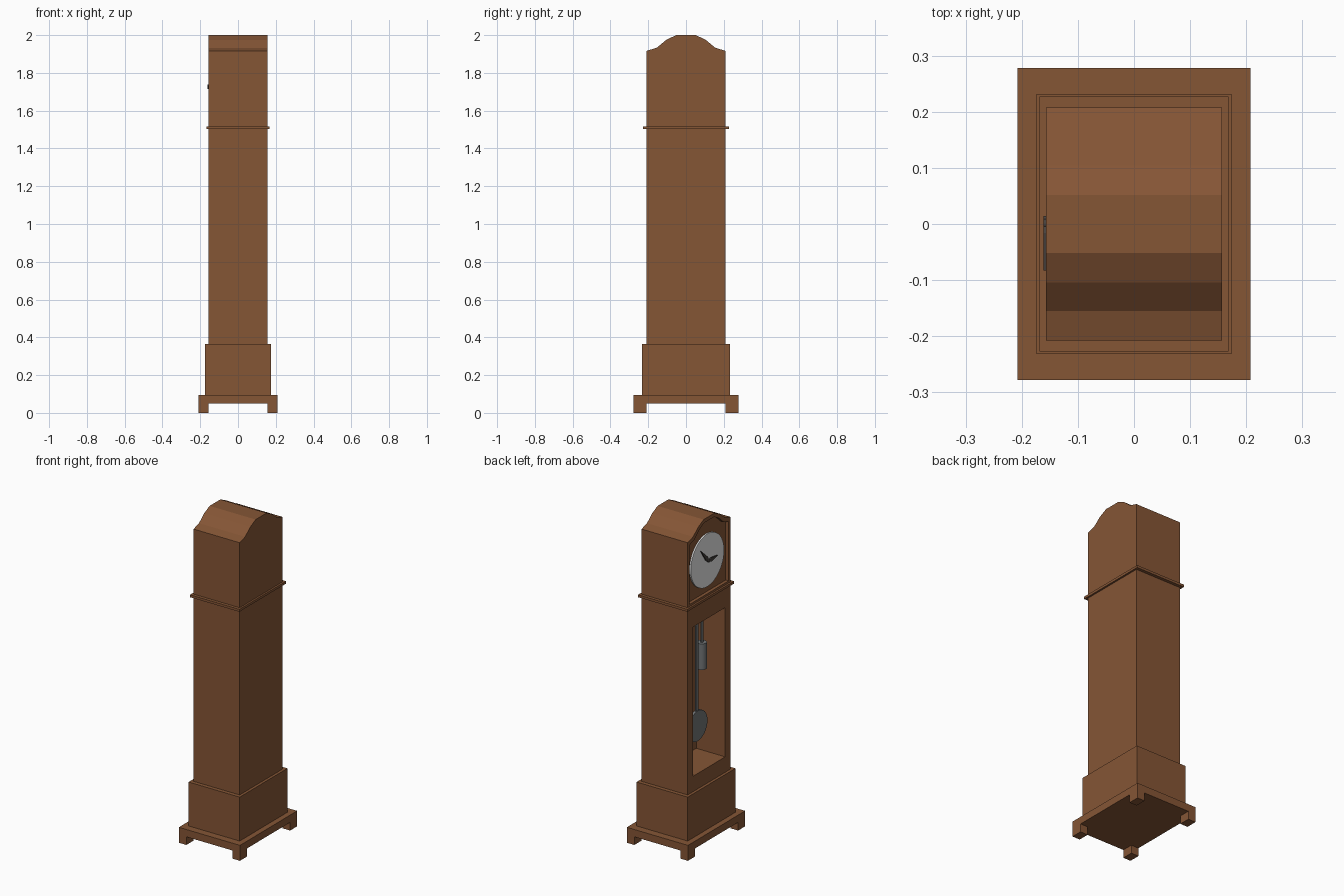
import bpy, bmesh, math
from mathutils import Vector

if "Cube" in bpy.data.objects:
    bpy.data.objects.remove(bpy.data.objects["Cube"])


def material(name, rgb):
    m = bpy.data.materials.new(name)
    m.diffuse_color = (*rgb, 1)
    m.use_nodes = True
    m.node_tree.nodes["Principled BSDF"].inputs["Base Color"].default_value = m.diffuse_color
    return m


WOOD = material("brown_wood", (0.235, 0.092, 0.036))
DIAL = material("pale_dial", (0.83, 0.83, 0.83))
STEEL = material("grey_metal", (0.17, 0.18, 0.185))
DARK = material("dark_hands", (0.06, 0.052, 0.047))


def finish(name, bm, mat):
    bmesh.ops.recalc_face_normals(bm, faces=bm.faces)
    me = bpy.data.meshes.new(name)
    bm.to_mesh(me)
    bm.free()
    ob = bpy.data.objects.new(name, me)
    bpy.context.collection.objects.link(ob)
    me.materials.append(mat)
    return ob


def prism(name, pts, x0, x1, mat):
    """Extrude a (y, z) outline from x0 to x1."""
    bm = bmesh.new()
    f = bm.faces.new([bm.verts.new((x0, y, z)) for y, z in pts])
    r = bmesh.ops.extrude_face_region(bm, geom=[f])
    verts = [v for v in r["geom"] if isinstance(v, bmesh.types.BMVert)]
    bmesh.ops.translate(bm, verts=verts, vec=(x1 - x0, 0, 0))
    return finish(name, bm, mat)


def box(name, x0, x1, y0, y1, z0, z1, mat=WOOD):
    return prism(name, [(y0, z0), (y1, z0), (y1, z1), (y0, z1)], x0, x1, mat)


def cylinder(name, loc, r, depth, axis, mat, n=32):
    bpy.ops.mesh.primitive_cylinder_add(
        vertices=n, radius=r, depth=depth, location=loc,
        rotation=(0, math.pi / 2, 0) if axis == "x" else (0, 0, 0))
    ob = bpy.context.object
    ob.name = name
    ob.data.materials.append(mat)
    bpy.ops.object.shade_smooth_by_angle()
    return ob


def arch(half, base, shoulder, drop):
    """Bonnet outline with a stepped arch, symmetric in y."""
    k = half / 0.208
    side = [(half, shoulder), (0.155 * k, 1.933 - drop),
            (0.104 * k, 1.975 - drop), (0.052 * k, 2.0 - drop)]
    right = [(half, base)] + side
    return right + [(-y, z) for y, z in reversed(right)]


def carve(target, cutter):
    mod = target.modifiers.new("recess", "BOOLEAN")
    mod.object = cutter
    mod.solver = "EXACT"
    bpy.context.view_layer.objects.active = target
    bpy.ops.object.modifier_apply(modifier=mod.name)
    bpy.data.objects.remove(cutter)


# Foot frame: slab with four corner feet
box("base_slab", -0.208, 0.208, -0.278, 0.278, 0.05, 0.095)
for sx in (-1, 1):
    for sy in (-1, 1):
        xs = sorted((sx * 0.157, sx * 0.208))
        ys = sorted((sy * 0.21, sy * 0.278))
        box("foot", *xs, *ys, 0, 0.05)

# Plinth and waist moulding
box("plinth", -0.174, 0.174, -0.232, 0.232, 0.095, 0.365)

# Case with arched top, open pendulum chamber and shallow dial recess
case = prism("case", arch(0.208, 0.365, 1.917, 0), -0.157, 0.157, WOOD)
carve(case, box("chamber_cutter", -0.3, 0.04, -0.157, 0.157, 0.46, 1.378))
carve(case, prism("dial_cutter", arch(0.19, 1.53, 1.895, 0.022), -0.3, -0.137, WOOD))

# Moulding as four rails around the case
for s in (-1, 1):
    xs = sorted((s * 0.15, s * 0.168))
    ys = sorted((s * 0.20, s * 0.227))
    box("moulding_front_back", *xs, -0.227, 0.227, 1.502, 1.517)
    box("moulding_side", -0.15, 0.15, *ys, 1.502, 1.517)

# Dial
CZ = 1.727
cylinder("dial", (-0.141, 0, CZ), 0.162, 0.01, "x", DIAL, 48)


# Hands: tapered diamonds from the dial centre
def hand(name, dy, dz, width, x0, x1):
    d = Vector((dy, dz))
    u = d.normalized()
    n = Vector((-u.y, u.x)) * width
    c = Vector((0, CZ))
    pts = [c - u * 0.014, c + d * 0.2 - n, c + d, c + d * 0.2 + n]
    prism(name, [tuple(p) for p in pts], x0, x1, DARK)


hand("minute_hand", 0.07, 0.083, 0.012, -0.154, -0.146)
hand("hour_hand", -0.083, 0.004, 0.012, -0.161, -0.154)
cylinder("hand_pivot", (-0.153, 0, CZ), 0.009, 0.016, "x", DARK, 16)

# Pendulum
box("pendulum_rod", -0.078, -0.068, -0.012, 0.012, 0.69, 1.378, STEEL)
cylinder("pendulum_bob", (-0.073, 0, 0.69), 0.093, 0.016, "x", STEEL, 32)

# Two weights on cords
for y in (-0.09, 0.09):
    cylinder("weight", (-0.045, y, 1.083), 0.028, 0.16, "z", STEEL, 24)
    cylinder("weight_cord", (-0.045, y, 1.27), 0.009, 0.216, "z", STEEL, 12)
